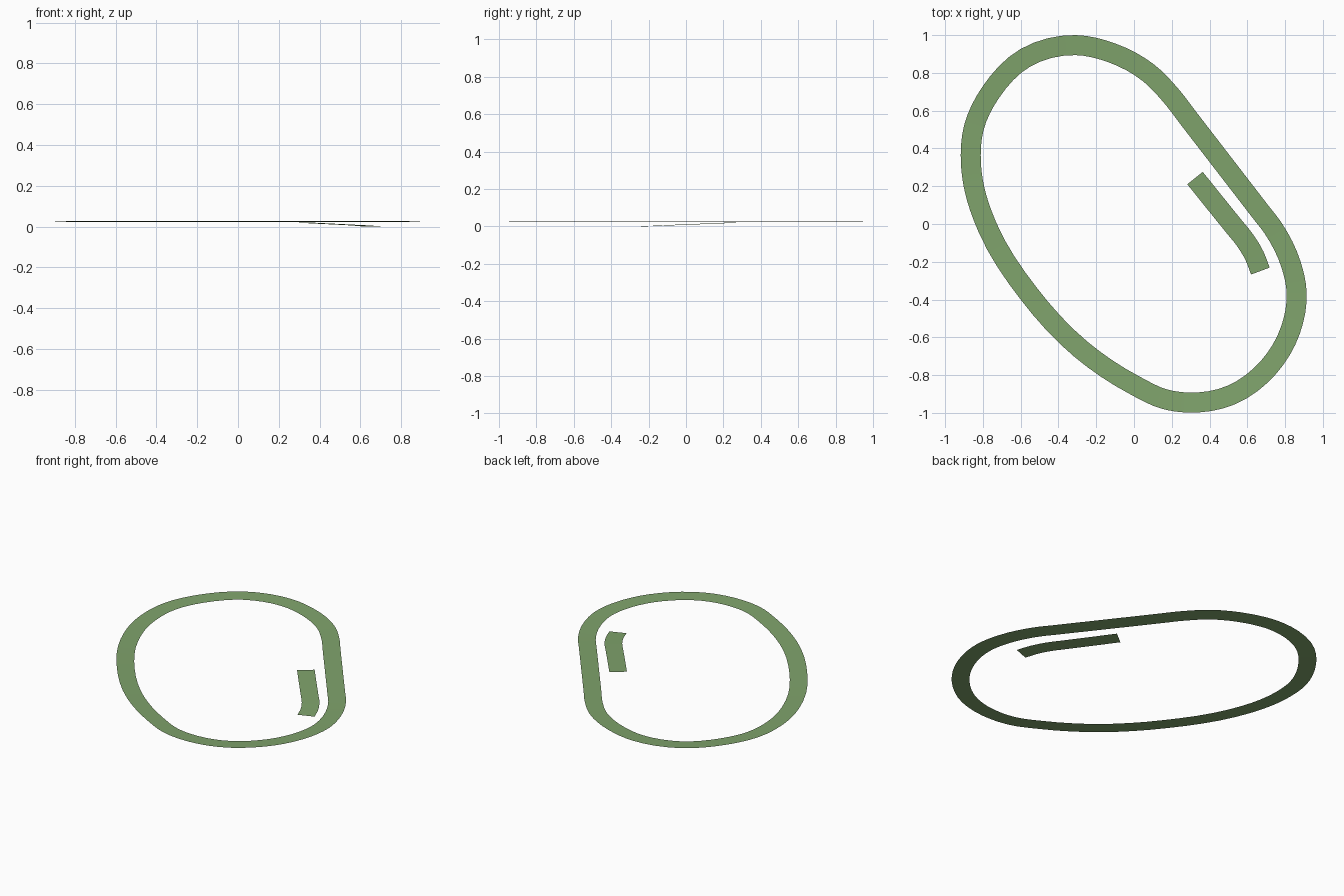
import bpy, bmesh
from mathutils import Vector
from mathutils.geometry import interpolate_bezier

if "Cube" in bpy.data.objects:
    bpy.data.objects.remove(bpy.data.objects["Cube"])

green = bpy.data.materials.new("track green")
green.diffuse_color = (0.215, 0.37, 0.15, 1)
green.use_nodes = True
green.node_tree.nodes["Principled BSDF"].inputs["Base Color"].default_value = green.diffuse_color


def smooth_path(points, closed, steps=4):
    """Smooth curve through unevenly spaced points."""
    n = len(points)
    tangents = []
    for i, p in enumerate(points):
        a = points[i - 1] if closed or i > 0 else p
        b = points[(i + 1) % n] if closed or i < n - 1 else p
        la, lb = (p - a).length, (b - p).length
        if la and lb:
            t = (p - a) / la * lb + (b - p) / lb * la
        else:
            t = b - a
        tangents.append(t.normalized())
    path = []
    for i in range(n if closed else n - 1):
        p, q = points[i], points[(i + 1) % n]
        h = (q - p).length / 3
        path += interpolate_bezier(p, p + tangents[i] * h,
                                   q - tangents[(i + 1) % n] * h, q, steps + 1)[:-1]
    return path if closed else path + [points[-1]]


def ribbon(name, points, width, closed, bank=0.0):
    """Flat strip following a path, its left edge lowered by the bank."""
    path = smooth_path([Vector(p) for p in points], closed)
    n = len(path)
    bm = bmesh.new()
    rows = []
    for i, p in enumerate(path):
        a = path[i - 1] if closed or i > 0 else p
        b = path[(i + 1) % n] if closed or i < n - 1 else p
        d = b - a
        side = Vector((-d.y, d.x, 0)).normalized() * width / 2
        drop = Vector((0, 0, bank / 2))
        rows.append((bm.verts.new(p + side - drop), bm.verts.new(p - side + drop)))
    for i in range(n if closed else n - 1):
        (l0, r0), (l1, r1) = rows[i], rows[(i + 1) % n]
        bm.faces.new((r0, r1, l1, l0))
    mesh = bpy.data.meshes.new(name)
    bm.to_mesh(mesh)
    bm.free()
    mesh.materials.append(green)
    mesh.shade_smooth()
    obj = bpy.data.objects.new(name, mesh)
    bpy.context.collection.objects.link(obj)
    return obj


# Main loop, counter-clockwise, slightly banked towards the inside
loop = [(-0.31, 0.947), (-0.575, 0.88), (-0.76, 0.695), (-0.848, 0.51),
        (-0.863, 0.315), (-0.848, 0.2), (-0.775, -0.02), (-0.558, -0.368),
        (-0.28, -0.664), (0.0, -0.852), (0.165, -0.928), (0.278, -0.945),
        (0.516, -0.905), (0.712, -0.759), (0.828, -0.563), (0.861, -0.362),
        (0.831, -0.214), (0.735, -0.02), (0.668, 0.067), (0.285, 0.564),
        (0.198, 0.677), (0.077, 0.80), (-0.12, 0.907)]
ribbon("main_track", [(x, y, 0.025) for x, y in loop], 0.106, True, 0.005)

# Short side lane, sloping down to the ground
ribbon("side_lane", [(0.669, -0.249, 0.0), (0.637, -0.167, 0.003),
                     (0.58, -0.075, 0.007), (0.54, -0.026, 0.009),
                     (0.36, 0.197, 0.018), (0.323, 0.243, 0.02)], 0.105, False)
